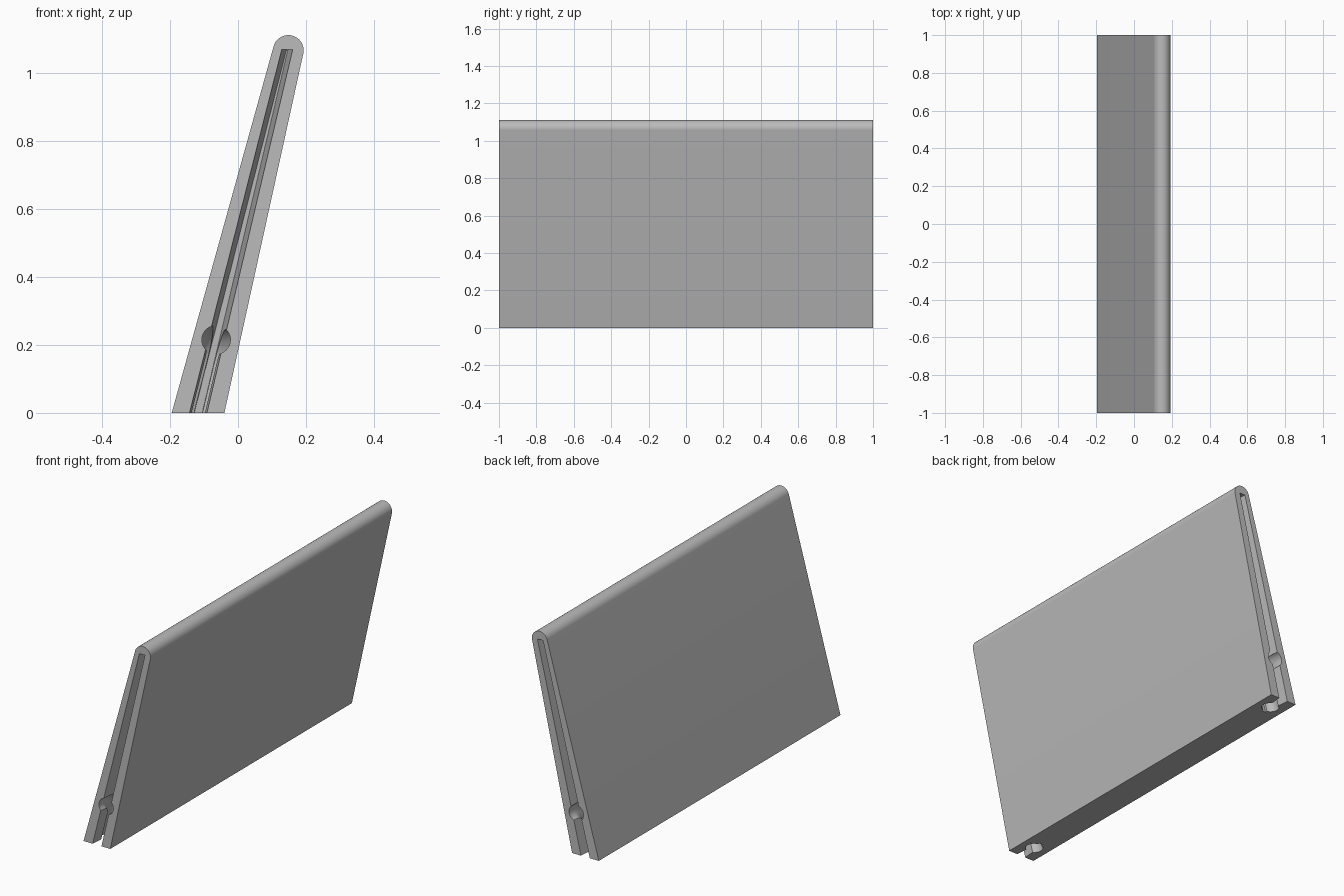
import bpy, bmesh
from math import sin, cos, pi, radians, atan
from mathutils import Vector

if "Cube" in bpy.data.objects:
    bpy.data.objects.remove(bpy.data.objects["Cube"], do_unlink=True)

grey = bpy.data.materials.new("light grey")
grey.use_nodes = True
grey.diffuse_color = (0.5, 0.5, 0.5, 1)
grey.node_tree.nodes["Principled BSDF"].inputs["Base Color"].default_value = (0.5, 0.5, 0.5, 1)


def loft(name, rings):
    """Closed solid through a list of equally sized rings, facing outward."""
    bm = bmesh.new()
    loops = [[bm.verts.new(p) for p in ring] for ring in rings]
    n = len(loops[0])
    for a, b in zip(loops, loops[1:]):
        for i in range(n):
            j = (i + 1) % n
            bm.faces.new((a[i], a[j], b[j], b[i]))
    bm.faces.new(loops[0][::-1])
    bm.faces.new(loops[-1])
    if bm.calc_volume(signed=True) < 0:
        bmesh.ops.reverse_faces(bm, faces=bm.faces)
    mesh = bpy.data.meshes.new(name)
    bm.to_mesh(mesh)
    bm.free()
    mesh.materials.append(grey)
    obj = bpy.data.objects.new(name, mesh)
    bpy.context.collection.objects.link(obj)
    return obj


# Leaning tapered panel with a rounded top edge
profile = [(-0.195, 0), (-0.04, 0)]
for i in range(25):
    a = radians(-12.3 + 176.7 * i / 24)
    profile.append((0.148 + 0.045 * cos(a), 1.066 + 0.045 * sin(a)))
panel = loft("leaning_panel", [[(x, y, z) for x, z in profile] for y in (-1, 1)])

# Centre line shared by the slots and cable channels
SLOPE = 0.245
tilt = atan(SLOPE)
across = Vector((cos(tilt), 0, -sin(tilt)))


def centre(z):
    return -0.117 + SLOPE * z


def slot_ring(y, low, high):
    z0, z1 = -0.05, 1.068
    return [(centre(z0) - low, y, z0), (centre(z0) + low, y, z0),
            (centre(z1) + high, y, z1), (centre(z1) - high, y, z1)]


def channel_rings(side):
    """Round tube entering the end and bending down to the underside."""
    height, inset, bend, radius = 0.215, 0.9, 0.07, 0.042
    path = [(1.05, height, 0)]
    for i in range(9):
        a = pi / 2 * i / 8
        path.append((inset + bend - bend * sin(a), height - bend + bend * cos(a), a))
    path.append((inset, -0.06, pi / 2))
    rings = []
    for y, z, a in path:
        mid = Vector((centre(z), side * y, z))
        outer = Vector((sin(tilt) * cos(a), -side * sin(a), cos(tilt) * cos(a)))
        rings.append([mid + radius * (across * cos(t) + outer * sin(t))
                      for t in (2 * pi * k / 32 for k in range(32))])
    return rings


# Cut a tapering slot and a bent channel into each end
bpy.context.view_layer.objects.active = panel
for side in (-1, 1):
    cutters = [
        loft("slot_cutter", [slot_ring(side * 1.01, 0.027, 0.017),
                             slot_ring(side * 0.85, 0.012, 0.002)]),
        loft("channel_cutter", channel_rings(side)),
    ]
    for cutter in cutters:
        cutter.hide_render = True
        mod = panel.modifiers.new("cut", "BOOLEAN")
        mod.operation = "DIFFERENCE"
        mod.solver = "EXACT"
        mod.object = cutter
        bpy.context.view_layer.update()
        bpy.ops.object.modifier_apply(modifier=mod.name)
        bpy.data.objects.remove(cutter, do_unlink=True)

bpy.ops.object.select_all(action="DESELECT")
panel.select_set(True)
bpy.ops.object.shade_smooth_by_angle(angle=radians(30))
